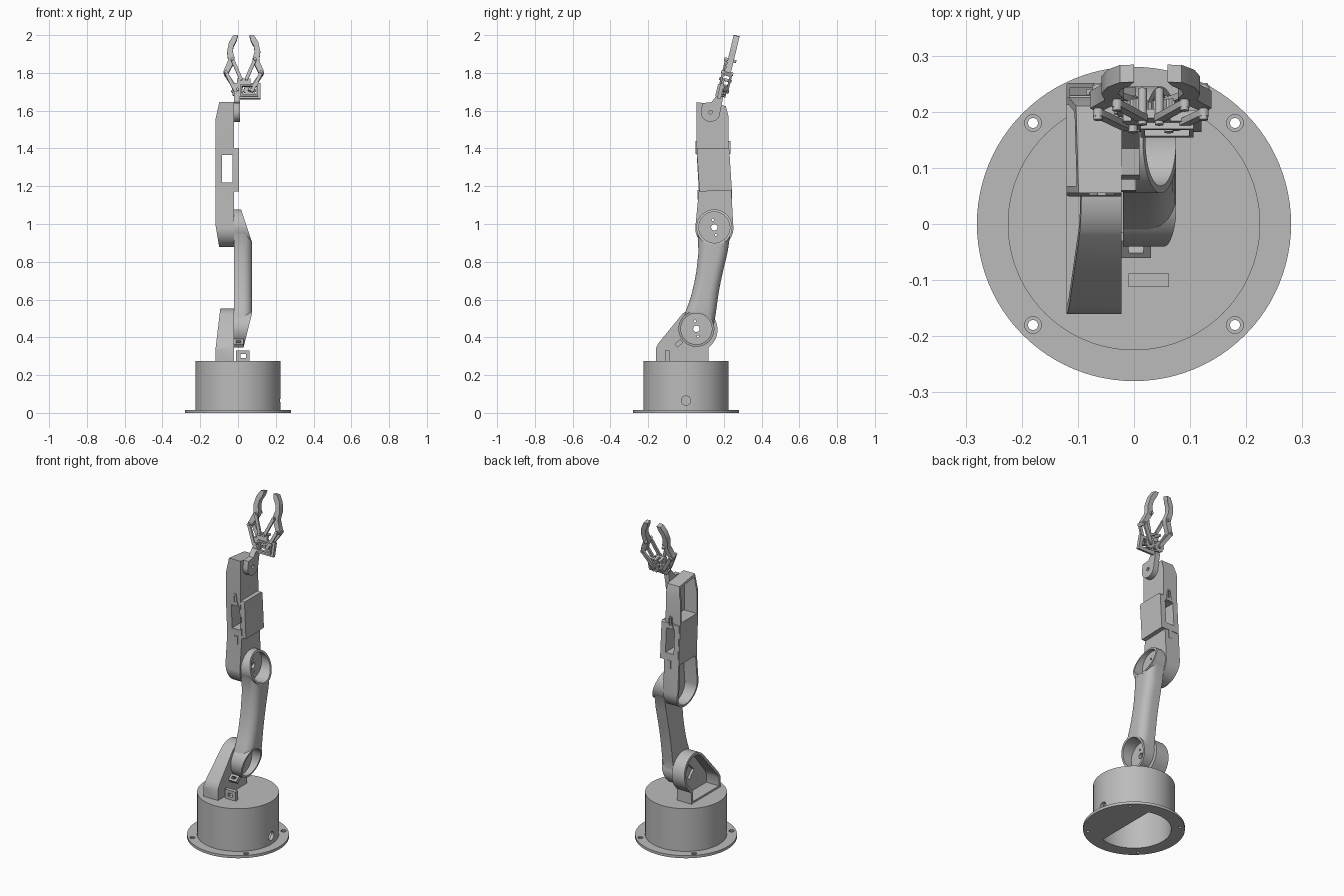
import bpy, bmesh
from math import sin, cos, pi, radians
from mathutils import Matrix, Vector

cube = bpy.data.objects.get("Cube")
if cube:
    bpy.data.objects.remove(cube, do_unlink=True)

GREY = (0.5, 0.5, 0.5, 1)
mat = bpy.data.materials.new("plain grey")
mat.use_nodes = True
mat.diffuse_color = GREY
bsdf = next(n for n in mat.node_tree.nodes if n.type == 'BSDF_PRINCIPLED')
bsdf.inputs["Base Color"].default_value = GREY


def finish(name, bm):
    bmesh.ops.recalc_face_normals(bm, faces=bm.faces)
    me = bpy.data.meshes.new(name)
    bm.to_mesh(me)
    bm.free()
    me.materials.append(mat)
    ob = bpy.data.objects.new(name, me)
    bpy.context.collection.objects.link(ob)
    return ob


def loft(name, rings):
    bm = bmesh.new()
    loops = [[bm.verts.new(p) for p in ring] for ring in rings]
    for a, b in zip(loops, loops[1:]):
        for i in range(len(a)):
            j = (i + 1) % len(a)
            bm.faces.new((a[i], a[j], b[j], b[i]))
    bm.faces.new(loops[0])
    bm.faces.new(loops[-1])
    return finish(name, bm)


def prism(name, pts, a, b, axis='x'):
    place = {'x': lambda p, d: (d, p[0], p[1]),
             'y': lambda p, d: (p[0], d, p[1]),
             'z': lambda p, d: (p[0], p[1], d)}[axis]
    return loft(name, [[place(p, d) for p in pts] for d in (a, b)])


def arc(c, r, a0=0, a1=360, n=48):
    full = a1 - a0 == 360
    angles = [radians(a0 + (a1 - a0) * i / (n if full else n - 1)) for i in range(n)]
    return [(c[0] + r * cos(t), c[1] + r * sin(t)) for t in angles]


def rect(x0, x1, y0, y1):
    return [(x0, y0), (x1, y0), (x1, y1), (x0, y1)]


def inset(pts, d):
    # offsets a counter-clockwise outline inwards
    out = []
    for i, p in enumerate(pts):
        a, b, c = Vector(pts[i - 1]), Vector(p), Vector(pts[(i + 1) % len(pts)])
        e, f = (b - a).normalized(), (c - b).normalized()
        n, m = Vector((-e.y, e.x)), Vector((-f.y, f.x))
        out.append(tuple(b + (n + m) * d / (1 + n.dot(m))))
    return out


def combine(ob, others, operation='DIFFERENCE'):
    for other in others:
        mod = ob.modifiers.new("combine", 'BOOLEAN')
        mod.operation, mod.solver, mod.object = operation, 'EXACT', other
        bpy.context.view_layer.objects.active = ob
        bpy.ops.object.modifier_apply(modifier=mod.name)
        bpy.data.objects.remove(other, do_unlink=True)


def slant(ob, point, normal):
    bm = bmesh.new()
    bm.from_mesh(ob.data)
    bmesh.ops.bisect_plane(bm, geom=bm.verts[:] + bm.edges[:] + bm.faces[:],
                           plane_co=point, plane_no=normal, clear_outer=True)
    bmesh.ops.holes_fill(bm, edges=[e for e in bm.edges if e.is_boundary], sides=0)
    bmesh.ops.recalc_face_normals(bm, faces=bm.faces)
    bm.to_mesh(ob.data)
    bm.free()


def joint_holes(c):
    # centre bore with two screw holes
    spots = [(0, 0, 0.017), (-0.008, 0.04, 0.006), (0.008, -0.04, 0.006)]
    return [prism("hole", arc((c[0] + dy, c[1] + dz), r, n=20), -0.06, 0.04) for dy, dz, r in spots]


SHOULDER, ELBOW, WRIST = (0.055, 0.445), (0.15, 0.982), (0.13, 1.592)

# Hollow round base with flange
base = prism("base", arc((0, 0), 0.225, n=96), 0.005, 0.275, 'z')
combine(base, [prism("flange", arc((0, 0), 0.28, n=96), 0, 0.016, 'z')], 'UNION')
combine(base, [prism("hollow", arc((0, 0), 0.205, n=96), -0.1, 0.255, 'z'),
               prism("port", arc((0, 0.065), 0.025, n=24), 0.15, 0.3)])
for sx in (-0.18, 0.18):
    for sy in (-0.18, 0.18):
        combine(base, [prism("screw", arc((sx, sy), 0.009, n=20), -0.1, 0.1, 'z'),
                       prism("sink", arc((sx, sy), 0.015, n=20), 0.009, 0.1, 'z')])
prism("base_floor", arc((0, 0), 0.207, -73, 73, 32), 0, 0.012, 'z')

# Shoulder bracket, open on its right side
outline = [(-0.16, 0.27), (0.12, 0.27), (0.12, 0.345)]
outline += arc((0.055, 0.44), 0.112, -42, 132, 32) + [(-0.145, 0.37), (-0.16, 0.34)]
bracket = prism("shoulder_bracket", outline, -0.12, -0.022)
slant(bracket, (-0.12, 0, 0.33), (-0.17, 0, 0.02))
combine(bracket, [prism("pocket", inset(outline, 0.016), -0.3, -0.036),
                  prism("servo_slot", arc((0.02, 0.41), 0.045, 0, 360, 4), -0.1, 0)] + joint_holes(SHOULDER))

# Cable loops beside the shoulder
loop = prism("base_cable_loop", rect(-0.01, 0.062, 0.27, 0.33), -0.112, -0.088, 'y')
combine(loop, [prism("slot", rect(0.012, 0.042, 0.291, 0.313), -0.2, 0, 'y')])
loop = prism("shoulder_cable_loop", rect(-0.025, 0.03, -0.02, 0.02), -0.012, 0.012, 'y')
combine(loop, [prism("slot", rect(-0.01, 0.017, -0.008, 0.008), -0.1, 0.1, 'y')])
loop.data.transform(Matrix.Translation((0, -0.038, 0.368)) @ Matrix.Rotation(radians(-50), 4, 'X'))


# Lower arm: D-shaped loft with a slanted, hollowed drum at each end
def section(z, y0, y1):
    r = 0.05
    turn = [(0.025 + r * sin(t * pi / 12), r * (1 - cos(t * pi / 12))) for t in range(7)]
    near = [(-0.02, y0, z)] + [(x, y0 + d, z) for x, d in turn]
    return near + [(x, y0 + y1 - y, z) for x, y, z in reversed(near)]


lower = loft("lower_arm", [section(*s) for s in (
    (0.445, -0.03, 0.145), (0.53, -0.005, 0.158), (0.58, 0.014, 0.165), (0.63, 0.03, 0.172),
    (0.69, 0.044, 0.183), (0.75, 0.055, 0.196), (0.85, 0.066, 0.22), (0.982, 0.06, 0.24))])
combine(lower, [prism("drum", arc(c, 0.095, n=64), -0.02, 0.0752) for c in (SHOULDER, ELBOW)], 'UNION')
slant(lower, (0.075, 0, 0.9), (0.18, 0, 0.06))
slant(lower, (0.075, 0, 0.53), (0.18, 0, -0.045))
for c in (SHOULDER, ELBOW):
    combine(lower, [prism("pocket", arc(c, 0.082, n=64), -0.003, 0.2)] + joint_holes(c))

# Upper arm: shell with two pockets and a servo window in the middle
bottom = arc((0.15, 0.978), 0.101, 180, 360, 32)
outline = bottom + [(0.24, 1.175), (0.226, 1.4), (0.225, 1.57), (0.21, 1.625),
                    (0.055, 1.645), (0.055, 1.4), (0.068, 1.175)]
upper = prism("upper_arm", outline, -0.12, -0.022)
slant(upper, (-0.12, 0, 1.0), (-0.12, 0, -0.02))
slant(upper, (-0.12, 0, 1.55), (-0.09, 0, 0.02))
low = bottom + [(0.24, 1.175), (0.068, 1.175)]
high = [(0.055, 1.4), (0.226, 1.4), (0.225, 1.57), (0.21, 1.625), (0.055, 1.645)]
combine(upper, [prism("pocket", inset(p, 0.013), -0.3, -0.036) for p in (low, high)])
middle = [(0.071, 1.172), (0.243, 1.178), (0.229, 1.395), (0.22, 1.403), (0.06, 1.403), (0.057, 1.39)]
combine(upper, [prism("middle_block", middle, -0.115, 0.004)], 'UNION')
combine(upper, [prism("window", rect(-0.085, -0.03, 1.22, 1.365), -0.1, 0.4, 'y')] + joint_holes(ELBOW))

# Raised cable clips above and below the window, front and back
for side, y in (("front", 0.058), ("back", 0.228)):
    clip = prism(side + "_upper_clip", [(-0.08, 1.37), (-0.035, 1.37), (-0.043, 1.39), (-0.05, 1.44),
                                        (-0.065, 1.44), (-0.072, 1.39)], y - 0.007, y + 0.007, 'y')
    combine(clip, [prism("slot", rect(-0.063, -0.052, 1.39, 1.43), 0, 0.4, 'y')])
    prism(side + "_lower_clip", rect(-0.068, -0.046, 1.13, 1.18), y + 0.003, y + 0.016, 'y')

# Wrist lug
lug = prism("wrist_lug", arc(WRIST, 0.051, 170, 360, 24)
            + [(0.196, 1.665), (0.19, 1.69), (0.165, 1.685), (0.135, 1.645), (0.087, 1.64)], -0.022, 0.01)
combine(lug, [prism("hole", arc(WRIST, 0.01, n=16), -0.1, 0.1)])

# Gripper, made upright and then tilted back
TILT = Matrix.Translation((0.03, 0.175, 1.66)) @ Matrix.Rotation(radians(-13.5), 4, 'X')
gripper = []


def slab(name, pts, a, b):
    gripper.append(prism(name, pts, a, b, 'y'))
    return gripper[-1]


def link(name, p, q, r, a, b):
    ang = (Vector((1, 0)).angle_signed(Vector(q) - Vector(p))) * -180 / pi
    slab(name, arc(p, r, ang + 90, ang + 270, 10) + arc(q, r, ang - 90, ang + 90, 10), a, b)


mount = slab("gripper_mount", rect(-0.05, 0.09, 0.002, 0.085), -0.012, 0.008)
combine(mount, [prism("window", rect(-0.01, 0.068, 0.022, 0.068), -0.1, 0.1, 'y')])
frame = slab("servo_frame", rect(-0.018, 0.076, 0.012, 0.077), -0.024, -0.008)
combine(frame, [prism("window", rect(-0.01, 0.068, 0.022, 0.068), -0.1, 0.1, 'y')])
slab("gripper_bridge", rect(-0.035, 0.035, 0.085, 0.11), -0.012, 0.004)

claw = [(0.03, 0.35), (0.055, 0.348), (0.078, 0.31), (0.088, 0.26), (0.082, 0.212), (0.108, 0.15),
        (0.1, 0.13), (0.085, 0.135), (0.05, 0.205), (0.048, 0.225), (0.058, 0.26), (0.054, 0.29), (0.038, 0.32)]
for side, s in (("left", 1), ("right", -1)):
    hub, knee, inner, top = (0.032 * s, 0.05), (0.094 * s, 0.145), (0.015 * s, 0.108), (0.06 * s, 0.215)
    slab(side + "_claw", [(u * s, w) for u, w in claw], -0.004, 0.028)
    teeth = [(hub[0] + r * cos(i * pi / 20), hub[1] + r * sin(i * pi / 20))
             for i, r in enumerate([0.034, 0.034, 0.028, 0.028] * 10)]
    slab(side + "_gear", teeth, 0.01, 0.03)
    link(side + "_gear_link", hub, knee, 0.011, 0.026, 0.038)
    link(side + "_outer_link", (0.045 * s, 0.045), knee, 0.009, -0.018, -0.006)
    link(side + "_inner_link", inner, top, 0.009, -0.018, -0.006)
    for i, p in enumerate((hub, knee, inner, top)):
        slab(f"{side}_pin_{i}", arc(p, 0.008, n=14), -0.024, 0.042)
for part in gripper:
    part.data.transform(TILT)

# Smooth curved walls, keep crisp edges
bpy.ops.object.select_all(action='DESELECT')
for ob in bpy.context.collection.objects:
    if ob.type == 'MESH' and ob.data.materials and ob.data.materials[0] == mat:
        ob.select_set(True)
        bpy.context.view_layer.objects.active = ob
bpy.ops.object.shade_smooth_by_angle(angle=radians(30))
